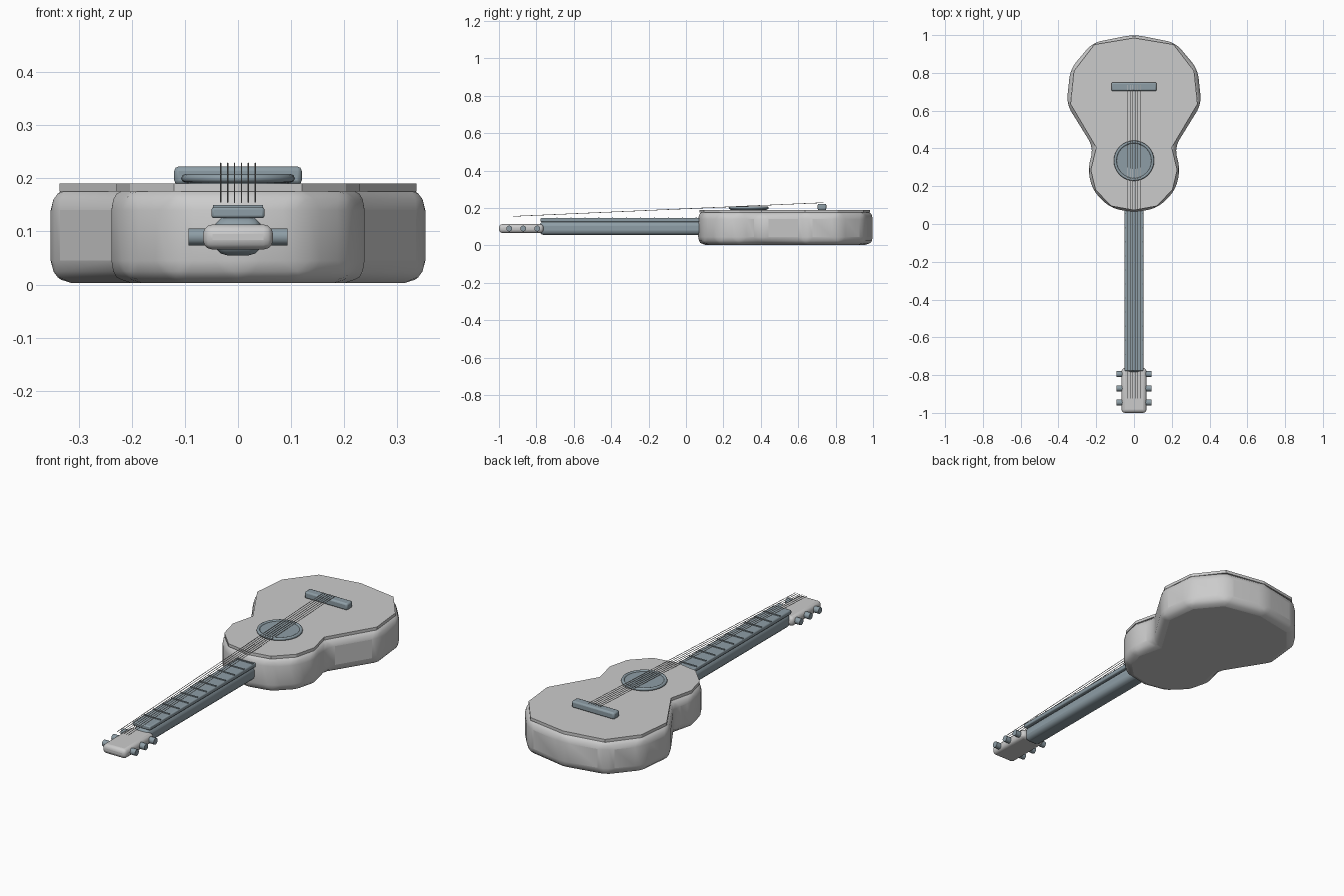
import bpy, bmesh, math
from mathutils import Matrix, Vector

if "Cube" in bpy.data.objects:
    bpy.data.objects.remove(bpy.data.objects["Cube"])

dark = bpy.data.materials.new("dark_wood")
dark.diffuse_color = (0.27, 0.34, 0.38, 1)
dark.use_nodes = True
dark.node_tree.nodes["Principled BSDF"].inputs["Base Color"].default_value = dark.diffuse_color


def finish(name, bm, mat=None, bevel=0, segments=2, smooth=False):
    bmesh.ops.recalc_face_normals(bm, faces=bm.faces)
    me = bpy.data.meshes.new(name)
    bm.to_mesh(me)
    bm.free()
    ob = bpy.data.objects.new(name, me)
    bpy.context.collection.objects.link(ob)
    if mat:
        me.materials.append(mat)
    if bevel:
        mod = ob.modifiers.new("bevel", 'BEVEL')
        mod.width, mod.segments, mod.limit_method = bevel, segments, 'NONE'
    if smooth:
        bpy.ops.object.select_all(action='DESELECT')
        ob.select_set(True)
        bpy.context.view_layer.objects.active = ob
        bpy.ops.object.shade_smooth_by_angle(angle=math.radians(35))
    return ob


def box(name, lo, hi, **kw):
    lo, hi = Vector(lo), Vector(hi)
    bm = bmesh.new()
    bmesh.ops.create_cube(bm, size=1, matrix=Matrix.Translation((lo + hi) / 2)
                          @ Matrix.Diagonal((*(hi - lo), 1)))
    return finish(name, bm, **kw)


def rod(name, a, b, r, sides, **kw):
    a, b = Vector(a), Vector(b)
    rot = (b - a).to_track_quat('Z', 'Y').to_matrix().to_4x4()
    bm = bmesh.new()
    bmesh.ops.create_cone(bm, cap_ends=True, segments=sides, radius1=r, radius2=r,
                          depth=(b - a).length,
                          matrix=Matrix.Translation((a + b) / 2) @ rot)
    return finish(name, bm, **kw)


def slab(name, half, z0, z1, **kw):
    # half outline from top centre to bottom centre, mirrored in x
    outline = half + [(-x, y) for x, y in half[-2:0:-1]]
    bm = bmesh.new()
    face = bm.faces.new([bm.verts.new((x, y, z0)) for x, y in outline])
    ext = bmesh.ops.extrude_face_region(bm, geom=[face])
    bmesh.ops.translate(bm, vec=(0, 0, z1 - z0),
                        verts=[v for v in ext["geom"] if isinstance(v, bmesh.types.BMVert)])
    return finish(name, bm, **kw)


# Body and soundboard
slab("body", [(0, 1.003), (0.22, 0.96), (0.337, 0.82), (0.357, 0.635), (0.215, 0.405),
              (0.245, 0.285), (0.217, 0.175), (0.125, 0.085), (0, 0.06)],
     0.003, 0.182, bevel=0.042, segments=3, smooth=True)
slab("soundboard", [(0, 0.985), (0.21, 0.95), (0.318, 0.81), (0.336, 0.635), (0.2, 0.405),
                    (0.229, 0.285), (0.203, 0.18), (0.12, 0.095), (0, 0.073)], 0.175, 0.19)

# Sound hole disc and rosette ring
rod("sound_hole", (0, 0.335, 0.185), (0, 0.335, 0.202), 0.096, 32, mat=dark)
bpy.ops.mesh.primitive_torus_add(major_radius=0.099, minor_radius=0.008, major_segments=32,
                                 minor_segments=8, location=(0, 0.335, 0.2))
ring = bpy.context.object
ring.name = "rosette"
ring.data.materials.append(dark)
bpy.ops.object.shade_smooth()

# Bridge
box("bridge", (-0.12, 0.704, 0.188), (0.12, 0.75, 0.222), mat=dark, bevel=0.008, smooth=True)

# Neck, fretboard and frets
box("neck", (-0.045, -0.785, 0.055), (0.045, 0.1, 0.128), mat=dark,
    bevel=0.025, segments=3, smooth=True)
box("fretboard", (-0.05, -0.778, 0.125), (0.05, 0.12, 0.146), mat=dark,
    bevel=0.005, smooth=True)
for i in range(11):
    y = -0.69 + i * 0.0745
    box("fret", (-0.047, y - 0.003, 0.143), (0.047, y + 0.003, 0.15), mat=dark)

# Headstock and tuning pegs
box("headstock", (-0.066, -1.0, 0.066), (0.066, -0.762, 0.113),
    bevel=0.018, segments=3, smooth=True)
for y in (-0.945, -0.87, -0.795):
    for s in (-1, 1):
        rod("tuning_peg", (s * 0.05, y, 0.09), (s * 0.093, y, 0.09), 0.016, 12,
            mat=dark, smooth=True)

# Strings
for i in range(6):
    x = (i - 2.5) * 0.013
    rod("string", (x, -0.925, 0.155), (x, 0.735, 0.228), 0.0015, 6)
